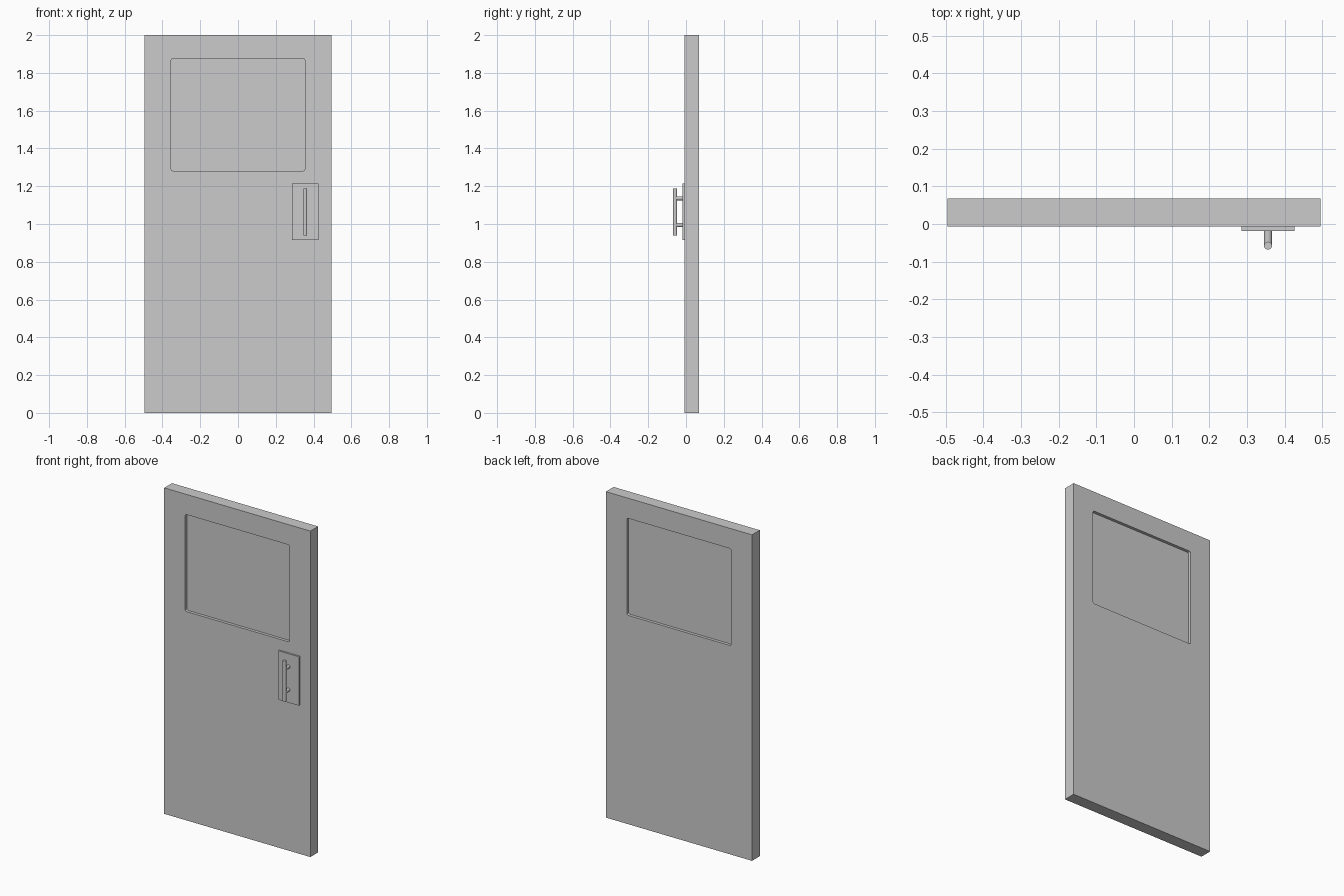
import bpy, bmesh, math
from mathutils import Vector

if "Cube" in bpy.data.objects:
    bpy.data.objects.remove(bpy.data.objects["Cube"])

FRONT, BACK = -0.007, 0.068          # door faces along y
PLATE_X, PLATE_Z = 0.356, 1.064      # centre of the handle plate


def box(name, lo, hi, corner=0.0):
    """Box between two corners; corner rounds the edges running along y."""
    lo, hi = Vector(lo), Vector(hi)
    bm = bmesh.new()
    bmesh.ops.create_cube(bm, size=1)
    bmesh.ops.scale(bm, vec=hi - lo, verts=bm.verts)
    bmesh.ops.translate(bm, vec=(lo + hi) / 2, verts=bm.verts)
    if corner:
        edges = [e for e in bm.edges
                 if abs(e.verts[0].co.y - e.verts[1].co.y) > 1e-5]
        bmesh.ops.bevel(bm, geom=edges, offset=corner, segments=3,
                        profile=0.5, affect='EDGES')
    mesh = bpy.data.meshes.new(name)
    bm.to_mesh(mesh)
    bm.free()
    obj = bpy.data.objects.new(name, mesh)
    bpy.context.collection.objects.link(obj)
    return obj


def rod(name, start, end, radius):
    """Smooth round rod from start to end."""
    start, end = Vector(start), Vector(end)
    axis = end - start
    bpy.ops.mesh.primitive_cylinder_add(
        vertices=24, radius=radius, depth=axis.length,
        location=(start + end) / 2,
        rotation=axis.to_track_quat('Z', 'Y').to_euler())
    obj = bpy.context.object
    obj.name = name
    bpy.ops.object.shade_smooth_by_angle(angle=math.radians(30))
    return obj


# Door slab with a round-cornered window opening
slab = box("door_slab", (-0.496, FRONT, 0), (0.496, BACK, 2))
cutter = box("window_cutter", (-0.354, -0.2, 1.281), (0.354, 0.2, 1.876), 0.01)
cutter.hide_render = True
cut = slab.modifiers.new("window_opening", 'BOOLEAN')
cut.operation = 'DIFFERENCE'
cut.solver = 'EXACT'
cut.object = cutter
bpy.context.view_layer.objects.active = slab
bpy.ops.object.modifier_apply(modifier=cut.name)
bpy.data.objects.remove(cutter)

# Window pane, set back from both faces
box("window_pane", (-0.354, FRONT + 0.018, 1.281),
    (0.354, BACK - 0.018, 1.876), 0.01)

# Handle plate
box("handle_plate", (PLATE_X - 0.07, -0.018, PLATE_Z - 0.15),
    (PLATE_X + 0.07, FRONT, PLATE_Z + 0.15))

# Upright grip and its two posts
GRIP_Y = -0.0575
rod("handle_grip", (PLATE_X, GRIP_Y, PLATE_Z - 0.124),
    (PLATE_X, GRIP_Y, PLATE_Z + 0.124), 0.0105)
for label, dz in (("upper", 0.072), ("lower", -0.07)):
    rod(label + "_handle_post", (PLATE_X, -0.018, PLATE_Z + dz),
        (PLATE_X, GRIP_Y, PLATE_Z + dz), 0.0105)
